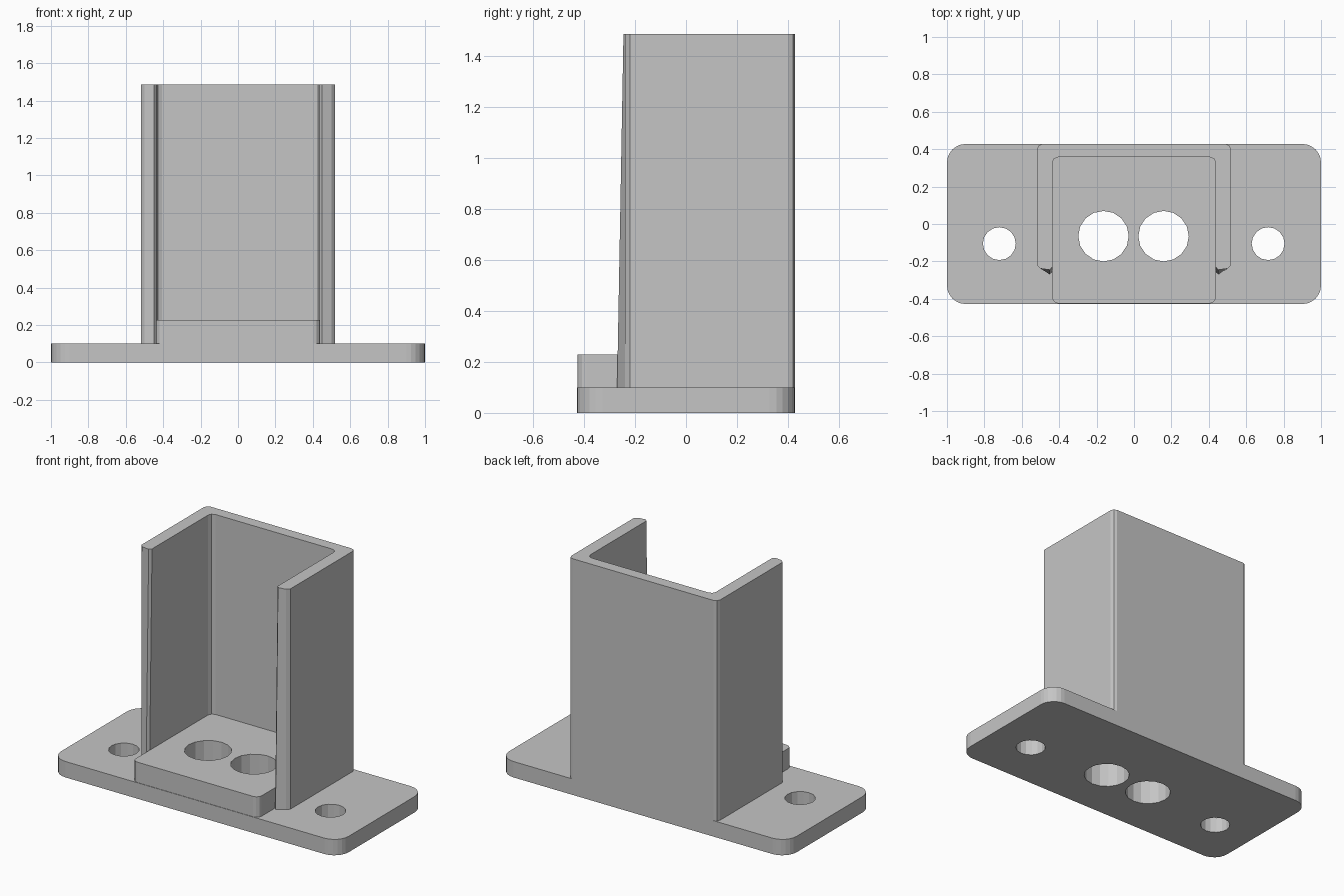
import bpy
import bmesh
from math import cos, sin, pi, radians

cube = bpy.data.objects.get("Cube")
if cube:
    bpy.data.objects.remove(cube)

grey = bpy.data.materials.new("plain grey")
grey.use_nodes = True
colour = (0.56, 0.56, 0.56, 1)
grey.diffuse_color = colour
grey.node_tree.nodes["Principled BSDF"].inputs["Base Color"].default_value = colour


def arc(cx, cy, r, start, end, steps):
    """Points on an arc, angles in degrees."""
    angles = [radians(start + (end - start) * i / steps) for i in range(steps + 1)]
    return [(cx + r * cos(a), cy + r * sin(a)) for a in angles]


def prism(name, outline, z0, z1, top=None):
    """Closed solid between a bottom outline and a matching top outline."""
    bm = bmesh.new()
    low = [bm.verts.new((x, y, z0)) for x, y in outline]
    high = [bm.verts.new((x, y, z1)) for x, y in (top or outline)]
    bm.faces.new(low)
    bm.faces.new(high)
    n = len(low)
    for i in range(n):
        j = (i + 1) % n
        bm.faces.new((low[i], low[j], high[j], high[i]))
    bmesh.ops.recalc_face_normals(bm, faces=bm.faces)
    mesh = bpy.data.meshes.new(name)
    bm.to_mesh(mesh)
    bm.free()
    mesh.materials.append(grey)
    obj = bpy.data.objects.new(name, mesh)
    bpy.context.collection.objects.link(obj)
    return obj


def drill(obj, holes):
    """Cut vertical round holes through a part."""
    for x, y, r in holes:
        circle = [(x + r * cos(2 * pi * i / 16), y + r * sin(2 * pi * i / 16))
                  for i in range(16)]
        cutter = prism("hole_cutter", circle, -0.5, 1)
        cutter.hide_render = True
        mod = obj.modifiers.new("hole", "BOOLEAN")
        mod.operation = "DIFFERENCE"
        mod.solver = "EXACT"
        mod.object = cutter
        bpy.context.view_layer.objects.active = obj
        bpy.ops.object.modifier_apply(modifier=mod.name)
        bpy.data.objects.remove(cutter)


def rounded_box(x, y0, y1, front_r, back_r, steps):
    return (arc(x - back_r, y1 - back_r, back_r, 0, 90, steps)
            + arc(-x + back_r, y1 - back_r, back_r, 90, 180, steps)
            + arc(-x + front_r, y0 + front_r, front_r, 180, 270, steps)
            + arc(x - front_r, y0 + front_r, front_r, 270, 360, steps))


cable_holes = [(-0.163, -0.065, 0.135), (0.158, -0.065, 0.135)]
screw_holes = [(-0.72, -0.105, 0.088), (0.717, -0.105, 0.088)]

# Base plate with rounded corners
base = prism("base_plate", rounded_box(1, -0.428, 0.428, 0.1, 0.1, 6), 0, 0.1)
drill(base, cable_holes + screw_holes)

# Raised floor between the walls
floor = prism("raised_floor", rounded_box(0.438, -0.425, 0.37, 0.035, 0.03, 3), 0.1, 0.228)
drill(floor, cable_holes)


# U-shaped upright, its open front leaning out slightly at the foot
def upright(lip):
    half = (arc(0.49, 0.4, 0.028, 90, 0, 2)
            + [(0.518, -0.22), (0.5, -0.238), (0.45, lip), (0.437, lip + 0.015)]
            + arc(0.407, 0.327, 0.03, 0, 90, 2))
    return half + [(-x, y) for x, y in reversed(half)]


prism("upright_walls", upright(-0.27), 0.1, 1.485, upright(-0.245))
